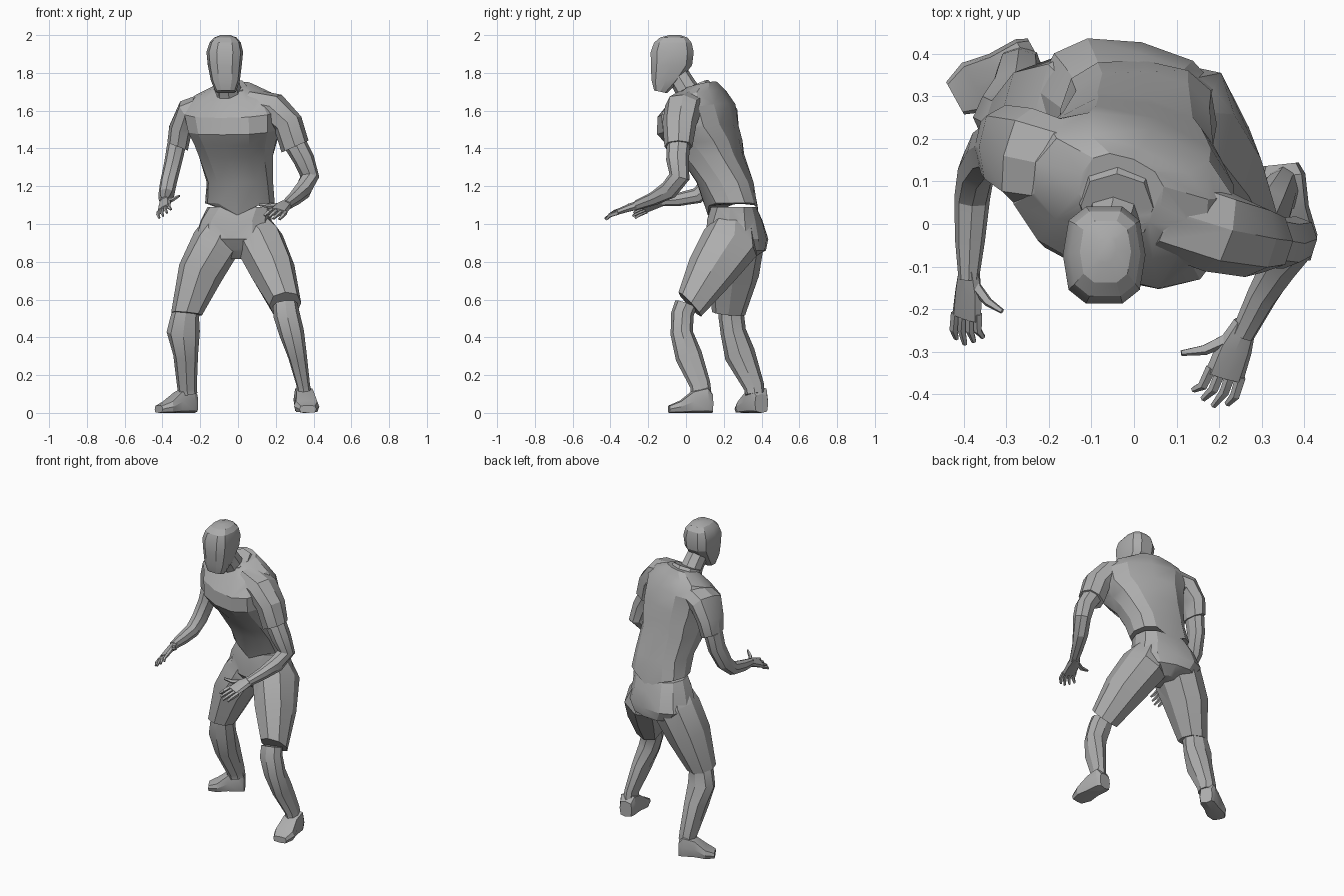
import bpy, bmesh, math
from mathutils import Vector

if "Cube" in bpy.data.objects:
    bpy.data.objects.remove(bpy.data.objects["Cube"])

grey = bpy.data.materials.new("plain grey")
grey.use_nodes = True
grey.diffuse_color = (0.42, 0.42, 0.42, 1)
grey.node_tree.nodes["Principled BSDF"].inputs["Base Color"].default_value = grey.diffuse_color


def shade(obj):
    bpy.ops.object.select_all(action='DESELECT')
    bpy.context.view_layer.objects.active = obj
    obj.select_set(True)
    bpy.ops.object.shade_smooth_by_angle(angle=math.radians(25))


def finish(name, bm):
    bmesh.ops.recalc_face_normals(bm, faces=bm.faces)
    mesh = bpy.data.meshes.new(name)
    bm.to_mesh(mesh)
    bm.free()
    mesh.materials.append(grey)
    obj = bpy.data.objects.new(name, mesh)
    bpy.context.collection.objects.link(obj)
    shade(obj)
    return obj


def merge(body, parts):
    """Union the parts into the body so that no inner surfaces are left."""
    for part in parts:
        bpy.context.view_layer.objects.active = body
        mod = body.modifiers.new("union", 'BOOLEAN')
        mod.operation = 'UNION'
        mod.solver = 'EXACT'
        mod.object = part
        bpy.ops.object.modifier_apply(modifier=mod.name)
        bpy.data.objects.remove(part)
    shade(body)


def skin(bm, rings, sides, power):
    """Join rings given as (centre, u axis, v axis) with quads and cap the ends."""
    def bend(a):
        return math.copysign(abs(a) ** power, a)
    loops = []
    for c, u, v in rings:
        angles = [2 * math.pi * i / sides for i in range(sides)]
        loops.append([bm.verts.new(c + u * bend(math.cos(a)) + v * bend(math.sin(a)))
                      for a in angles])
    for a, b in zip(loops, loops[1:]):
        for i in range(sides):
            j = (i + 1) % sides
            bm.faces.new((a[i], a[j], b[j], b[i]))
    bm.faces.new(loops[0])
    bm.faces.new(loops[-1])
    return loops


def stack(bm, rings, sides=10, power=0.8):
    """Body section: rings are (x, y, z, half width, half depth, yaw, lean)."""
    out = []
    for x, y, z, w, d, yaw, lean in rings:
        t, p = math.radians(yaw), math.radians(lean)
        u = Vector((math.cos(t), math.sin(t), 0))
        v = Vector((-math.sin(t) * math.cos(p), math.cos(t) * math.cos(p), math.sin(p)))
        out.append((Vector((x, y, z)), u * w, v * d))
    return skin(bm, out, sides, power)


def limb(bm, rings, side=(1, 0, 0), sides=8, power=0.85, end=None):
    """Limb along a path: rings are (x, y, z, half width, half depth)."""
    pts = [Vector(r[:3]) for r in rings]
    out = []
    for i, r in enumerate(rings):
        t = (pts[min(i + 1, len(pts) - 1)] - pts[max(i - 1, 0)]).normalized()
        if end and i == len(pts) - 1:
            t = Vector(end).normalized()
        u = Vector(side)
        u = (u - t * u.dot(t)).normalized()
        out.append((pts[i], u * r[3], t.cross(u) * r[4]))
    skin(bm, out, sides, power)


def make_limb(name, rings, **kw):
    bm = bmesh.new()
    limb(bm, rings, **kw)
    return finish(name, bm)


# Head and neck
bm = bmesh.new()
stack(bm, [(-.065, -.135, 1.7, .054, .036, 0, -12), (-.067, -.107, 1.76, .077, .078, 0, 0),
           (-.07, -.077, 1.84, .09, .113, 0, 0), (-.07, -.073, 1.91, .097, .118, 0, 0),
           (-.068, -.07, 1.96, .083, .103, 0, 0), (-.067, -.065, 1.987, .06, .075, 0, 0),
           (-.066, -.06, 2.0, .025, .03, 0, 0)], power=0.7)
head = finish("head", bm)
merge(head, [make_limb("neck", [(-.045, .03, 1.67, .07, .07), (-.05, .0, 1.72, .064, .062),
                                (-.065, -.055, 1.81, .06, .058)])])

# Shirt body, twisted towards the right, with a pointed hem
bm = bmesh.new()
loops = stack(bm, [(.01, .25, 1.11, .185, .135, -5, 0), (.01, .207, 1.22, .177, .152, -7, 0),
                   (-.01, .138, 1.36, .2, .165, -14, 3), (-.012, .1, 1.43, .22, .19, -17, 5),
                   (-.015, .062, 1.5, .25, .2, -20, 8), (-.025, .055, 1.6, .265, .185, -22, 12),
                   (-.03, .065, 1.68, .215, .125, -22, 14),
                   (-.03, .08, 1.735, .1, .08, -22, 14)], sides=12)
for v in loops[0]:
    v.co.z -= max(0, .07 - abs(v.co.x - .01) * .6)
shirt = finish("shirt", bm)

# Sleeves and collar join the shirt
left_sleeve = make_limb(
    "left_sleeve", [(.07, .03, 1.64, .1, .075), (.19, -.015, 1.61, .1, .085),
                    (.265, -.035, 1.53, .09, .08), (.302, -.04, 1.41, .074, .078)],
    side=(0, 1, 0), end=(.4, 0, -.9))
right_sleeve = make_limb(
    "right_sleeve", [(-.14, .13, 1.63, .1, .075), (-.26, .16, 1.59, .115, .075),
                     (-.305, .18, 1.5, .1, .062), (-.32, .18, 1.41, .08, .058)],
    side=(0, 1, 0), end=(-.35, 0, -.9))
collar = make_limb("collar", [(-.035, .07, 1.66, .11, .11), (-.04, .04, 1.73, .085, .085)])
merge(shirt, [left_sleeve, right_sleeve, collar])

# Shorts: seat and two legs
bm = bmesh.new()
stack(bm, [(.01, .25, 1.09, .172, .122, -5, 0), (-.01, .258, 1.02, .19, .145, -10, 0),
           (-.015, .27, .92, .22, .16, -12, 0), (-.01, .285, .86, .17, .135, -12, 0),
           (-.005, .27, .815, .05, .08, -12, 0)], sides=12)
shorts = finish("shorts", bm)
left_leg = make_limb(
    "left_shorts_leg", [(.07, .255, 1.0, .1, .11), (.115, .235, .9, .13, .155),
                        (.185, .13, .75, .12, .13), (.25, .02, .575, .085, .088)],
    end=(.12, -.7, -.65))
right_leg = make_limb(
    "right_shorts_leg", [(-.07, .245, 1.01, .1, .1), (-.115, .265, .9, .13, .15),
                         (-.2, .252, .74, .12, .135), (-.272, .225, .525, .082, .088)],
    end=(-.1, -.1, -1))
merge(shorts, [left_leg, right_leg])

# Lower legs
make_limb("left_shin", [(.25, -.0, .575, .065, .06), (.257, -.02, .52, .07, .06),
                        (.285, -.022, .42, .066, .06), (.315, .015, .3, .05, .072),
                        (.345, .075, .15, .036, .055), (.35, .08, .1, .038, .055)])
make_limb("right_shin", [(-.272, .24, .54, .07, .068), (-.28, .24, .51, .075, .068),
                         (-.29, .25, .43, .088, .068), (-.277, .285, .31, .066, .082),
                         (-.27, .36, .14, .052, .055), (-.265, .365, .1, .05, .052)])


# Shoes: a tapered wedge from heel to toe
def shoe(name, heel, toe, width):
    heel, toe = Vector(heel), Vector(toe)
    run = toe - heel
    u = Vector((-run.y, run.x, 0)).normalized() * width
    rings = []
    for t, w, h in ((0, .65, .1), (.12, .85, .14), (.45, .85, .12), (.75, 1.05, .065), (1, .7, .04)):
        rings.append((heel + run * t + Vector((0, 0, h / 2)), u * w, Vector((0, 0, h / 2))))
    bm = bmesh.new()
    skin(bm, rings, 8, 0.5)
    finish(name, bm)


shoe("left_shoe", (.345, .14, 0), (.37, -.09, 0), .064)
shoe("right_shoe", (-.23, .4, 0), (-.42, .295, 0), .062)

# Bare arms
make_limb("left_arm", [(.305, -.04, 1.42, .06, .062), (.35, -.045, 1.34, .056, .06),
                       (.38, -.035, 1.25, .05, .055), (.345, -.09, 1.18, .045, .05),
                       (.3, -.17, 1.135, .036, .036), (.255, -.26, 1.1, .028, .026)])
make_limb("right_arm", [(-.325, .18, 1.42, .05, .062), (-.345, .17, 1.32, .046, .058),
                        (-.37, .125, 1.21, .044, .05), (-.38, .06, 1.15, .042, .042),
                        (-.385, -.04, 1.13, .035, .035), (-.388, -.13, 1.12, .024, .025)])


# Hands: palm, four curled fingers and a thumb
def hand(name, wrist, forward, across, drop, size):
    wrist, f, a = Vector(wrist), Vector(forward).normalized(), Vector(across).normalized()
    down = Vector((0, 0, -1))

    def at(along, aside, lower, w, d):
        spot = wrist + (f * along + a * aside + down * (lower + drop * along)) * size
        return (*spot, w * size, d * size)
    bm = bmesh.new()
    limb(bm, [at(-.02, 0, 0, .024, .022), at(.035, .002, .003, .037, .018),
              at(.095, 0, .01, .04, .013)], side=a)
    for i in range(4):
        s = (i - 1.5) * .021
        reach = .16 - abs(i - 1.2) * .012
        limb(bm, [at(.085, s, .01, .011, .011), at(.125, s * 1.1, .014, .01, .01),
                  at(reach, s * 1.2 + .012, .03, .006, .006)], side=a, sides=5)
    limb(bm, [at(.02, .02, .002, .014, .013), at(.055, .058, .006, .011, .011),
              at(.075, .1, .004, .006, .006)], side=f, sides=5)
    finish(name, bm)


hand("left_hand", (.252, -.255, 1.1), (-.35, -.9, 0), (-.9, .28, .2), .2, 1.17)
hand("right_hand", (-.388, -.125, 1.12), (-.05, -1, 0), (.8, -.05, .55), .3, 1)
